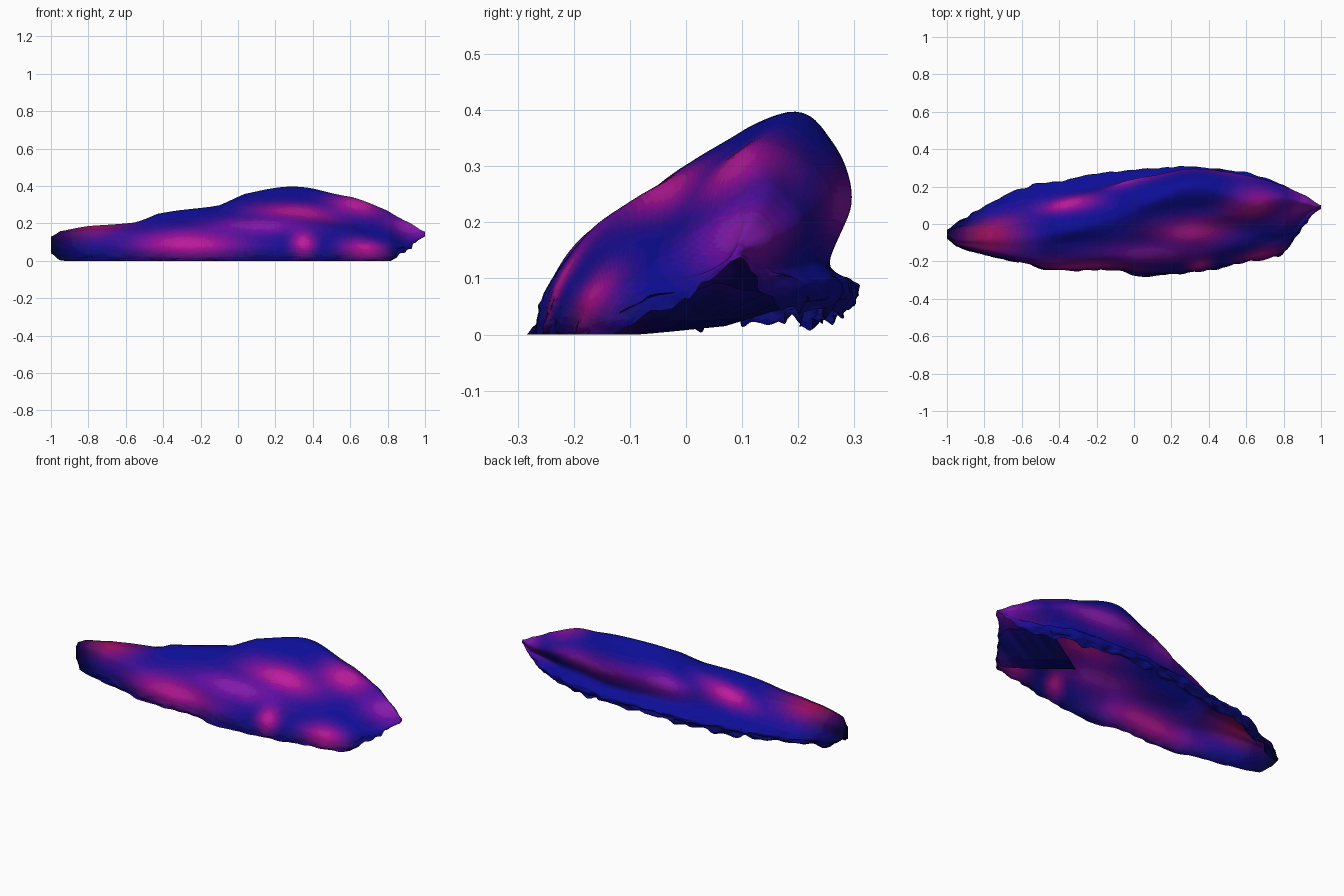
import bpy, bmesh, math
from mathutils import Vector, noise

if "Cube" in bpy.data.objects:
    bpy.data.objects.remove(bpy.data.objects["Cube"])

# Stations along x: front rim y,z / shoulder y,z / crest y,z / back ridge y,z / back rim y,z
STATIONS = [
    (-1.00, -.08, .04, -.08, .11, -.06, .13, -.05, .11, -.03, .06),
    (-.95, -.12, .00, -.11, .14, -.08, .16, -.02, .13, .01, .03),
    (-.80, -.165, .00, -.14, .155, -.08, .19, -.01, .165, .10, .045),
    (-.55, -.22, .00, -.18, .155, -.07, .207, .03, .185, .20, .05),
    (-.43, -.25, .00, -.19, .16, -.05, .25, .08, .20, .225, .05),
    (-.10, -.245, .00, -.14, .20, .04, .30, .20, .22, .28, .06),
    (.04, -.275, .00, -.10, .23, .10, .357, .25, .23, .29, .06),
    (.30, -.26, .00, -.03, .27, .195, .395, .295, .235, .305, .065),
    (.60, -.21, .00, -.03, .205, .13, .34, .265, .24, .27, .07),
    (.80, -.155, .00, -.06, .12, .13, .265, .205, .19, .205, .075),
    (.92, .00, .07, .05, .12, .11, .20, .15, .165, .14, .10),
    (1.00, .08, .13, .08, .14, .09, .155, .10, .15, .10, .14),
]
NX, SUB = 200, 9

def spline(pts, t):
    """Catmull-Rom through tuples, t in 0..len-1."""
    n = len(pts) - 1
    i = min(int(t), n - 1)
    f = t - i
    a, b, c, d = (pts[max(0, min(n, i + k))] for k in (-1, 0, 1, 2))
    return [q + .5 * f * (r - p + f * (2 * p - 5 * q + 4 * r - s + f * (3 * (q - r) + s - p)))
            for p, q, r, s in zip(a, b, c, d)]

def profile(s):
    """Cross-section, front rim over the crest to the back rim."""
    yf, zf, ys, zs, yc, zc, yr, zr, yb, zb = s
    w = max(0, min(1, (yb - yf) / .35))
    return [
        (yf, zf),
        (yf + .16 * (ys - yf), zf + .38 * (zs - zf)),
        (yf + .48 * (ys - yf), zf + .74 * (zs - zf)),
        (ys, zs),
        (ys + .5 * (yc - ys), zs + .52 * (zc - zs)),
        (yc, zc),
        (yc + .62 * (yr - yc), zc + .32 * (zr - zc)),
        (yr, zr),
        (yr - .045 * w + .8 * max(0, yb - yr), zb + .4 * (zr - zb)),
        (yb, zb + .02 * w),
        (yb - .025 * w, zb - .03 * w),
    ]

# Colour patches: centre, radii, colour
MAGENTA, PURPLE, RED = (.55, .008, .33), (.26, .008, .42), (.34, .005, .10)
PATCHES = [
    ((-.27, -.23, .09), (.22, .10, .06), MAGENTA),
    ((.32, -.04, .26), (.18, .07, .06), MAGENTA),
    ((.35, -.23, .10), (.05, .07, .06), MAGENTA),
    ((.68, -.17, .06), (.10, .06, .05), MAGENTA),
    ((.63, .10, .29), (.12, .07, .06), MAGENTA),
    ((.90, .10, .18), (.14, .08, .06), PURPLE),
    ((.10, -.15, .18), (.22, .06, .06), PURPLE),
    ((-.35, .11, .20), (.20, .04, .05), MAGENTA),
    ((.00, .23, .22), (.25, .04, .05), PURPLE),
    ((.45, .28, .23), (.30, .04, .05), PURPLE),
    ((-.78, -.06, .18), (.16, .12, .06), RED),
]

def colour(p):
    c = Vector((.004, .004, .30))
    for centre, rad, col in PATCHES:
        d = sum(((a - b) / r) ** 2 for a, b, r in zip(p, centre, rad))
        c = c.lerp(Vector(col), math.exp(-d))
    return c * min(1, max(.04, (p.x + 1.02) / .25)) * min(1, .3 + max(0, p.z) / .12)

def finish(bm, name):
    """Tint faces, shade smooth and link the object."""
    me = bpy.data.meshes.new(name)
    mats = {}
    for f in bm.faces:
        c = colour(f.calc_center_median())
        key = tuple(round(max(0, v) ** .45 * 24) for v in c)
        if key not in mats:
            m = bpy.data.materials.new("rock_tint")
            m.diffuse_color = (*((v / 24) ** (1 / .45) for v in key), 1)
            m.use_nodes = True
            m.node_tree.nodes["Principled BSDF"].inputs["Base Color"].default_value = m.diffuse_color
            mats[key] = len(me.materials)
            me.materials.append(m)
        f.material_index = mats[key]
        f.smooth = True
    bm.to_mesh(me)
    bm.free()
    bpy.context.collection.objects.link(bpy.data.objects.new(name, me))

# Rock shell: open underneath, ragged along its rims
bm = bmesh.new()
rows = []
for i in range(NX + 1):
    x = -1 + 2 * i / NX
    k = max(j for j in range(len(STATIONS) - 1) if STATIONS[j][0] <= x + 1e-9)
    x0, x1 = STATIONS[k][0], STATIONS[k + 1][0]
    prof = profile(spline([r[1:] for r in STATIONS], k + (x - x0) / (x1 - x0)))
    n = (len(prof) - 1) * SUB
    taper = min(1, (1 - abs(x)) / .08)
    row = []
    for j in range(n + 1):
        y, z = spline(prof, j / SUB)
        soft = noise.noise_vector(Vector((x * 4, y * 9, z * 9))) * .008
        front = max(0, 1 - j / (.9 * SUB)) * .7
        back = max(0, 1 - (n - j) / (2 * SUB))
        rough = noise.noise_vector(Vector((x * 14, y * 16, z * 50))) * .024 * max(front, back)
        p = Vector((x, y, z)) + (soft + rough) * taper
        p.z = max(0, p.z)
        if j == 0 and -.93 < x < .78:
            p.z = 0
        row.append(bm.verts.new(p))
    rows.append(row)
for a, b in zip(rows, rows[1:]):
    for j in range(len(a) - 1):
        bm.faces.new((a[j], b[j], b[j + 1], a[j + 1]))
# Left end cap, right tip cap
bm.faces.new(rows[0])
bm.faces.new(rows[-1][::-1])
finish(bm, "rock_shell")

# Inner flap: underside sloping inwards from the right end's ragged rim
bm = bmesh.new()
RIM = [(.80, -.14, .03), (.89, -.03, .075), (.91, .06, .085), (.84, .15, .075), (.74, .22, .06)]
LIP = [(.78, -.14, .0), (.70, -.09, .0), (.62, -.04, .004), (.53, .02, .01), (.45, .07, .015)]
cols = []
for i in range(33):
    a, b = (Vector(spline(e, i / 8)) for e in (RIM, LIP))
    a += noise.noise_vector(a * 25) * .015
    cols.append([bm.verts.new(a.lerp(b, h / 8)) for h in range(9)])
for a, b in zip(cols, cols[1:]):
    for j in range(8):
        bm.faces.new((a[j], a[j + 1], b[j + 1], b[j]))
finish(bm, "inner_flap")
